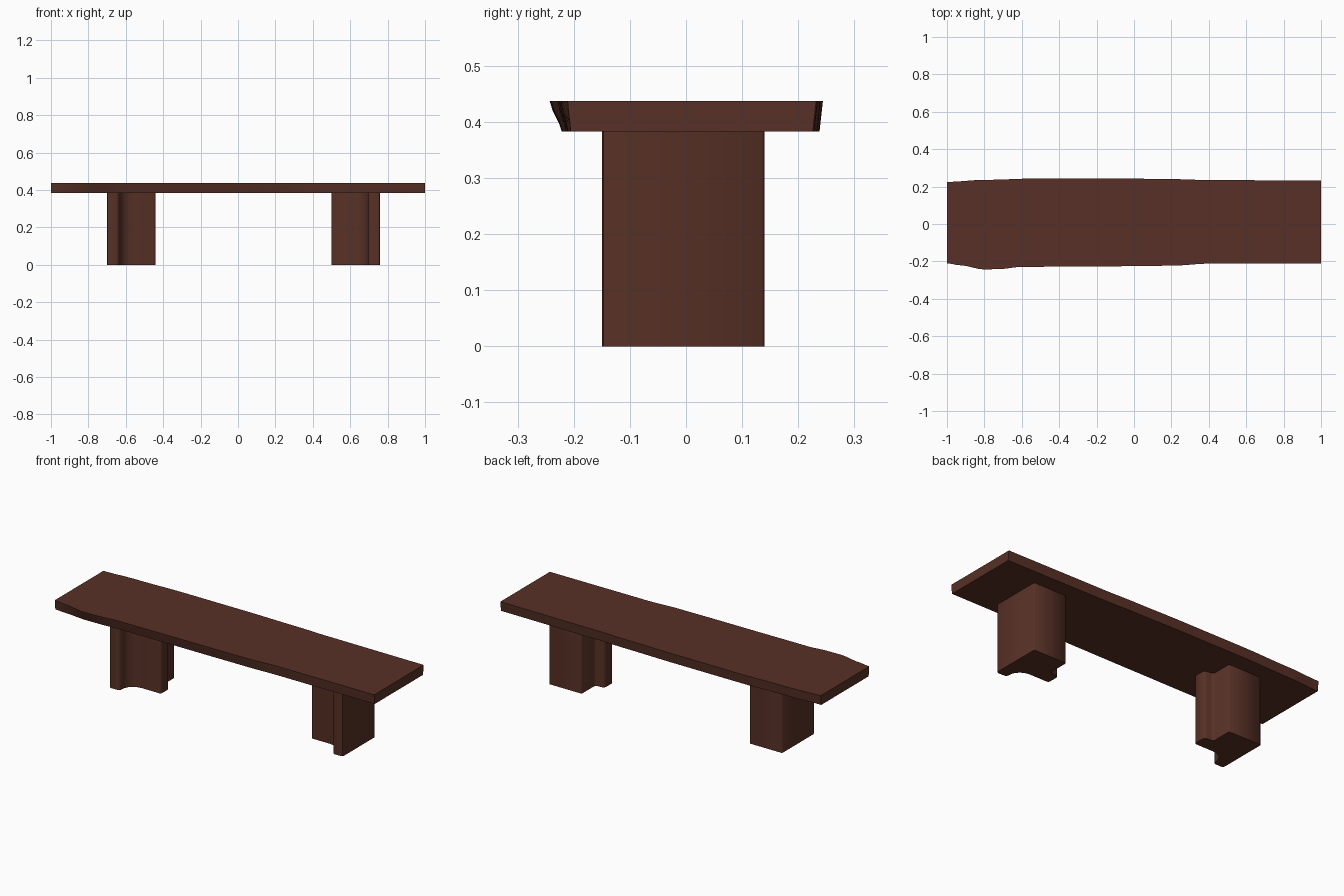
import bpy, bmesh, math

if "Cube" in bpy.data.objects:
    bpy.data.objects.remove(bpy.data.objects["Cube"])

wood = bpy.data.materials.new("dark_brown_wood")
wood.diffuse_color = (0.095, 0.030, 0.019, 1)
wood.use_nodes = True
wood.node_tree.nodes["Principled BSDF"].inputs["Base Color"].default_value = wood.diffuse_color


def finish(bm, name, angle=30):
    bmesh.ops.recalc_face_normals(bm, faces=bm.faces[:])
    me = bpy.data.meshes.new(name)
    bm.to_mesh(me)
    bm.free()
    me.materials.append(wood)
    ob = bpy.data.objects.new(name, me)
    bpy.context.collection.objects.link(ob)
    bpy.ops.object.select_all(action='DESELECT')
    ob.select_set(True)
    bpy.context.view_layer.objects.active = ob
    bpy.ops.object.shade_smooth_by_angle(angle=math.radians(angle))
    return ob


def sample(pts, x):
    """Smooth interpolation of an edge curve."""
    for (x0, y0), (x1, y1) in zip(pts, pts[1:]):
        if x <= x1:
            t = (x - x0) / (x1 - x0)
            return y0 + (y1 - y0) * t * t * (3 - 2 * t)
    return pts[-1][1]


# Seat slab: wavy live edges, undercut along the front
back = [(-1, .225), (-.8, .236), (-.5, .244), (-.1, .244), (.2, .24), (.4, .235), (1, .232)]
front = [(-1, -.21), (-.93, -.221), (-.8, -.243), (-.72, -.241), (-.6, -.229), (-.1, -.226),
         (.2, -.223), (.4, -.212), (1, -.211)]
Z0, Z1, N = 0.383, 0.437, 80
bm = bmesh.new()
rings = []
for i in range(N + 1):
    x = -1 + 2 * i / N
    yf, yb = sample(front, x), sample(back, x)
    low = -.205 + (yf + .21) * .5
    profile = [(yf, Z1), (yf + (low - yf) * .25, .42), (yf + (low - yf) * .8, .396),
               (low, Z0), (yb - .006, Z0), (yb, Z1)]
    rings.append([bm.verts.new((x, y, z)) for y, z in profile])
for a, b in zip(rings, rings[1:]):
    for j in range(6):
        k = (j + 1) % 6
        bm.faces.new((a[j], a[k], b[k], b[j]))
bm.faces.new(rings[0])
bm.faces.new(rings[-1])
finish(bm, "seat_slab", 40)

# Legs: T-like section with a rounded rib, mirrored for the other side
section = [(.76, .135), (.755, .14), (.56, .14), (.555, .135), (.555, .03), (.55, .022), (.54, .018),
           (.515, .016), (.504, .010), (.50, 0), (.50, -.05), (.503, -.057), (.51, -.06),
           (.62, -.06), (.645, -.064), (.667, -.075), (.684, -.092), (.693, -.112),
           (.696, -.138), (.70, -.146), (.71, -.15), (.748, -.15), (.757, -.147), (.76, -.138)]
for name, flip in (("right_leg", False), ("left_leg", True)):
    bm = bmesh.new()
    base = bm.faces.new([bm.verts.new((.06 - x if flip else x, y, 0)) for x, y in section])
    top = bmesh.ops.extrude_face_region(bm, geom=[base])
    bmesh.ops.translate(bm, vec=(0, 0, Z0 + .002),
                        verts=[v for v in top["geom"] if isinstance(v, bmesh.types.BMVert)])
    if not any(len(f.verts) == len(section) and abs(f.calc_center_median().z) < 1e-6 for f in bm.faces):
        bm.faces.new([v for v in bm.verts if v.co.z < 1e-6])
    finish(bm, name, 50)
